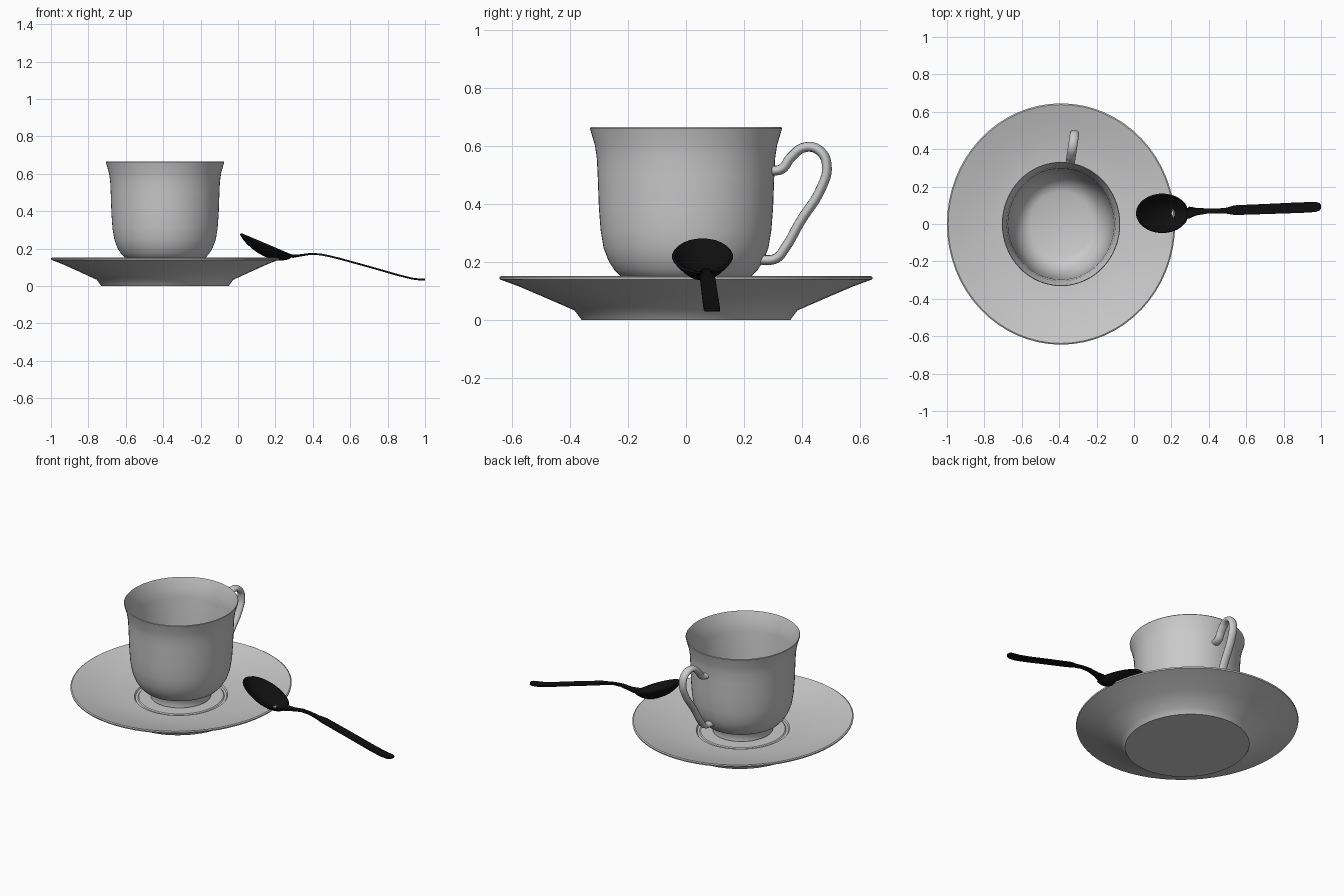
import bpy
import bmesh
from math import radians, pi, cos, sin, sqrt
from mathutils import Vector

old = bpy.data.objects.get("Cube")
if old:
    bpy.data.objects.remove(old, do_unlink=True)

CENTRE_X = -0.39


def make_material(name, value, roughness):
    mat = bpy.data.materials.new(name)
    mat.use_nodes = True
    colour = (value, value, value, 1)
    mat.diffuse_color = colour
    bsdf = mat.node_tree.nodes["Principled BSDF"]
    bsdf.inputs["Base Color"].default_value = colour
    bsdf.inputs["Roughness"].default_value = roughness
    return mat


porcelain = make_material("pale grey porcelain", 0.59, 0.4)
black_metal = make_material("black metal", 0.005, 0.4)


def finish(name, bm, mat, angle):
    bmesh.ops.remove_doubles(bm, verts=bm.verts, dist=0.0005)
    bmesh.ops.recalc_face_normals(bm, faces=bm.faces)
    mesh = bpy.data.meshes.new(name)
    bm.to_mesh(mesh)
    bm.free()
    mesh.materials.append(mat)
    obj = bpy.data.objects.new(name, mesh)
    bpy.context.collection.objects.link(obj)
    bpy.ops.object.select_all(action="DESELECT")
    obj.select_set(True)
    bpy.context.view_layer.objects.active = obj
    bpy.ops.object.shade_smooth_by_angle(angle=radians(angle))
    return obj


def lathe(name, profile, mat, squash, angle=32, steps=64):
    """Spin a (radius, height) profile round the vertical axis."""
    bm = bmesh.new()
    verts = [bm.verts.new((0, r, z)) for r, z in profile]
    edges = [bm.edges.new(pair) for pair in zip(verts, verts[1:])]
    bmesh.ops.spin(bm, geom=verts + edges, cent=(0, 0, 0), axis=(0, 0, 1),
                   angle=2 * pi, steps=steps, use_duplicate=False)
    obj = finish(name, bm, mat, angle)
    obj.location.x = CENTRE_X
    obj.scale.x = squash
    return obj


# Saucer: flat base, sloping underside, thin rim, ringed well
lathe("saucer", [
    (0, 0), (0.36, 0), (0.385, 0.033), (0.5, 0.083), (0.58, 0.117),
    (0.643, 0.14), (0.645, 0.148), (0.638, 0.152), (0.56, 0.13),
    (0.45, 0.103), (0.35, 0.088), (0.272, 0.083), (0.266, 0.075),
    (0.252, 0.075), (0.246, 0.08), (0, 0.08)], porcelain, 0.946)

# Cup: outside from the foot up to the flared rim, then down the inside
lathe("cup", [
    (0, 0.09), (0.155, 0.09), (0.165, 0.082), (0.175, 0.085),
    (0.172, 0.105), (0.18, 0.13), (0.225, 0.15), (0.247, 0.172),
    (0.268, 0.205), (0.285, 0.25), (0.295, 0.31), (0.301, 0.39),
    (0.305, 0.5), (0.308, 0.56), (0.315, 0.605), (0.332, 0.662),
    (0.329, 0.666), (0.305, 0.605), (0.297, 0.55), (0.29, 0.4),
    (0.282, 0.31), (0.265, 0.24), (0.24, 0.195), (0.21, 0.165),
    (0.175, 0.15), (0, 0.15)], porcelain, 0.953, angle=40)

# Cup handle: a swept ear, slightly wider than it is thick
path = [(0.298, 0.515), (0.335, 0.522), (0.365, 0.56), (0.417, 0.597),
        (0.47, 0.582), (0.492, 0.53), (0.472, 0.455), (0.398, 0.338),
        (0.347, 0.25), (0.315, 0.213), (0.262, 0.207)]
curve = bpy.data.curves.new("cup_handle", "CURVE")
curve.dimensions = "3D"
curve.bevel_depth = 0.017
curve.bevel_resolution = 4
curve.use_fill_caps = True
curve.resolution_u = 6
spline = curve.splines.new("BEZIER")
spline.bezier_points.add(len(path) - 1)
for point, (y, z) in zip(spline.bezier_points, path):
    point.co = (0, y, z)
    point.handle_left_type = point.handle_right_type = "AUTO"
curve.materials.append(porcelain)
handle = bpy.data.objects.new("cup_handle", curve)
bpy.context.collection.objects.link(handle)
handle.location.x = CENTRE_X
handle.scale.x = 1.45
handle.rotation_euler.z = radians(-8.5)

# Spoon: stations of x, y, half width, height of the edge, depth of the hollow
stations = []
for i in range(13):
    t = -cos(pi * i / 13)
    x = 0.152 + 0.137 * t
    width = max(0.102 * sqrt(1 - t * t), 0.004)
    if t > 0:
        width = max(width, 0.024)
    stations.append((x, 0.057, width, 0.28 - 0.42 * (x - 0.015),
                     0.064 * (1 - t * t) ** 0.7))
stations += [
    (0.295, 0.061, 0.03, 0.163, 0.008), (0.33, 0.066, 0.019, 0.165, 0.003),
    (0.39, 0.069, 0.014, 0.172, 0), (0.44, 0.07, 0.013, 0.169, 0),
    (0.49, 0.071, 0.015, 0.159, 0), (0.54, 0.074, 0.026, 0.147, 0),
    (0.7, 0.08, 0.027, 0.103, 0), (0.85, 0.086, 0.028, 0.06, 0),
    (0.93, 0.089, 0.028, 0.04, 0), (0.975, 0.091, 0.026, 0.034, 0),
    (0.993, 0.092, 0.019, 0.035, 0), (1.0, 0.092, 0.008, 0.036, 0)]
bm = bmesh.new()
COLS = 12
rows = []
for x, y, width, z, depth in stations:
    row = []
    for k in range(COLS + 1):
        s = -cos(pi * k / COLS)
        row.append(bm.verts.new(Vector((x, y + s * width, z - depth * (1 - s * s)))))
    rows.append(row)
for a, b in zip(rows, rows[1:]):
    for k in range(COLS):
        bm.faces.new((a[k], b[k], b[k + 1], a[k + 1]))
spoon = finish("spoon", bm, black_metal, 50)
shell = spoon.modifiers.new("thickness", "SOLIDIFY")
shell.thickness = 0.01
shell.offset = 0
